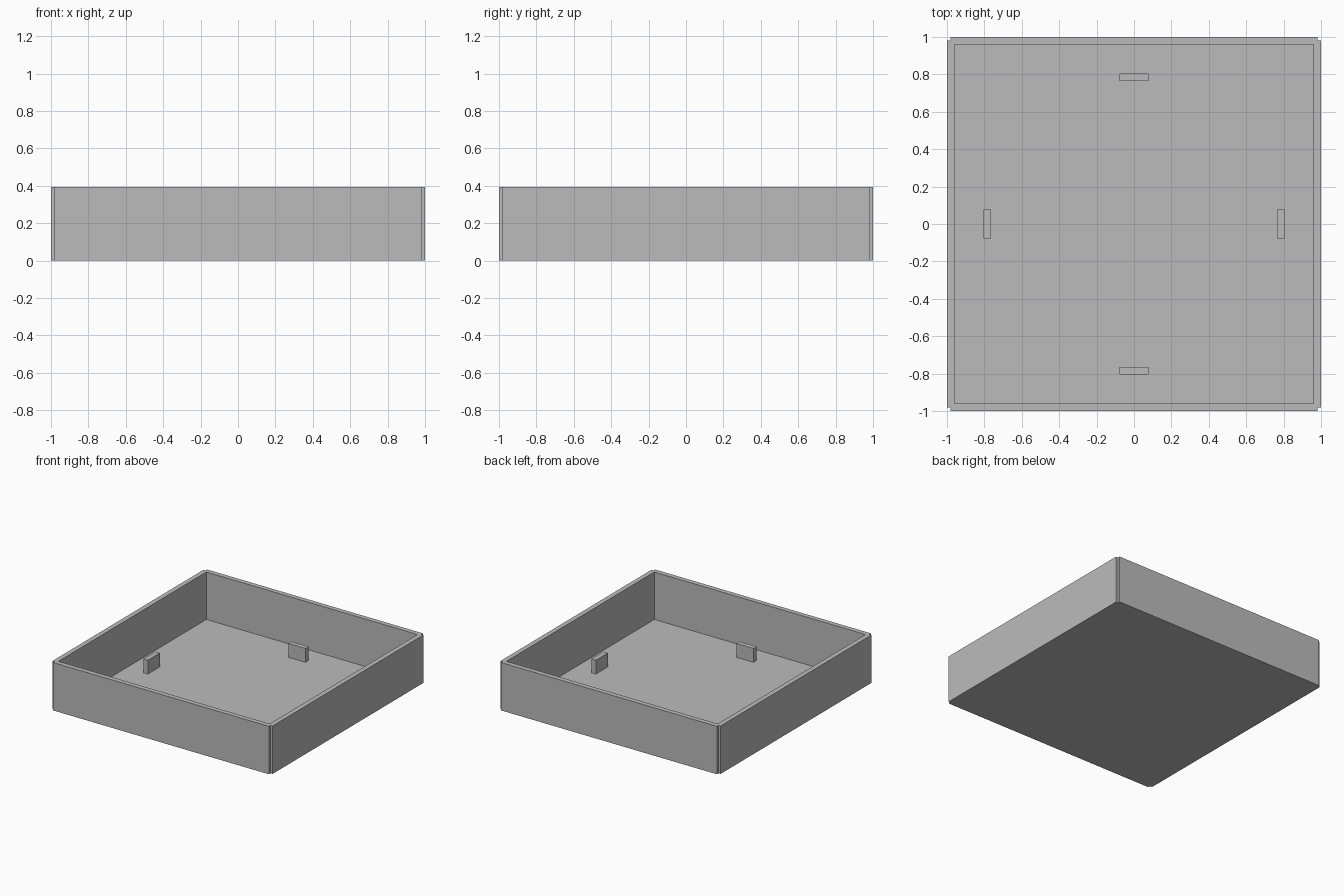
import bpy
from math import radians
from mathutils import Matrix

cube = bpy.data.objects.get("Cube")
if cube:
    bpy.data.objects.remove(cube, do_unlink=True)

grey = bpy.data.materials.new("plain grey")
grey.use_nodes = True
colour = (0.5, 0.5, 0.5, 1)
grey.diffuse_color = colour
grey.node_tree.nodes["Principled BSDF"].inputs["Base Color"].default_value = colour

SPAN = 1.96       # floor side and wall length
THICK = 0.04      # walls and tabs
HEIGHT = 0.394    # wall height


def box(name, size, location, turn=0):
    """Box standing on its location's z, turned about the world z axis."""
    bpy.ops.mesh.primitive_cube_add(size=1)
    ob = bpy.context.object
    ob.name = name
    x, y, z = location
    place = Matrix.Translation((x, y, z + size[2] / 2))
    ob.data.transform(Matrix.Rotation(radians(turn), 4, "Z") @ place @ Matrix.Diagonal((*size, 1)))
    ob.data.materials.append(grey)
    return ob


# Thin floor
box("floor", (SPAN, SPAN, 0.004), (0, 0, 0))

# Four walls centred on the floor edges, leaving small corner notches,
# each with an upright tab standing in front of it
for i, side in enumerate(("front", "left", "back", "right")):
    box(side + "_wall", (SPAN, THICK, HEIGHT), (0, -SPAN / 2, 0), 90 * i)
    box(side + "_tab", (0.157, THICK, 0.118), (0, -0.785, 0), 90 * i)
